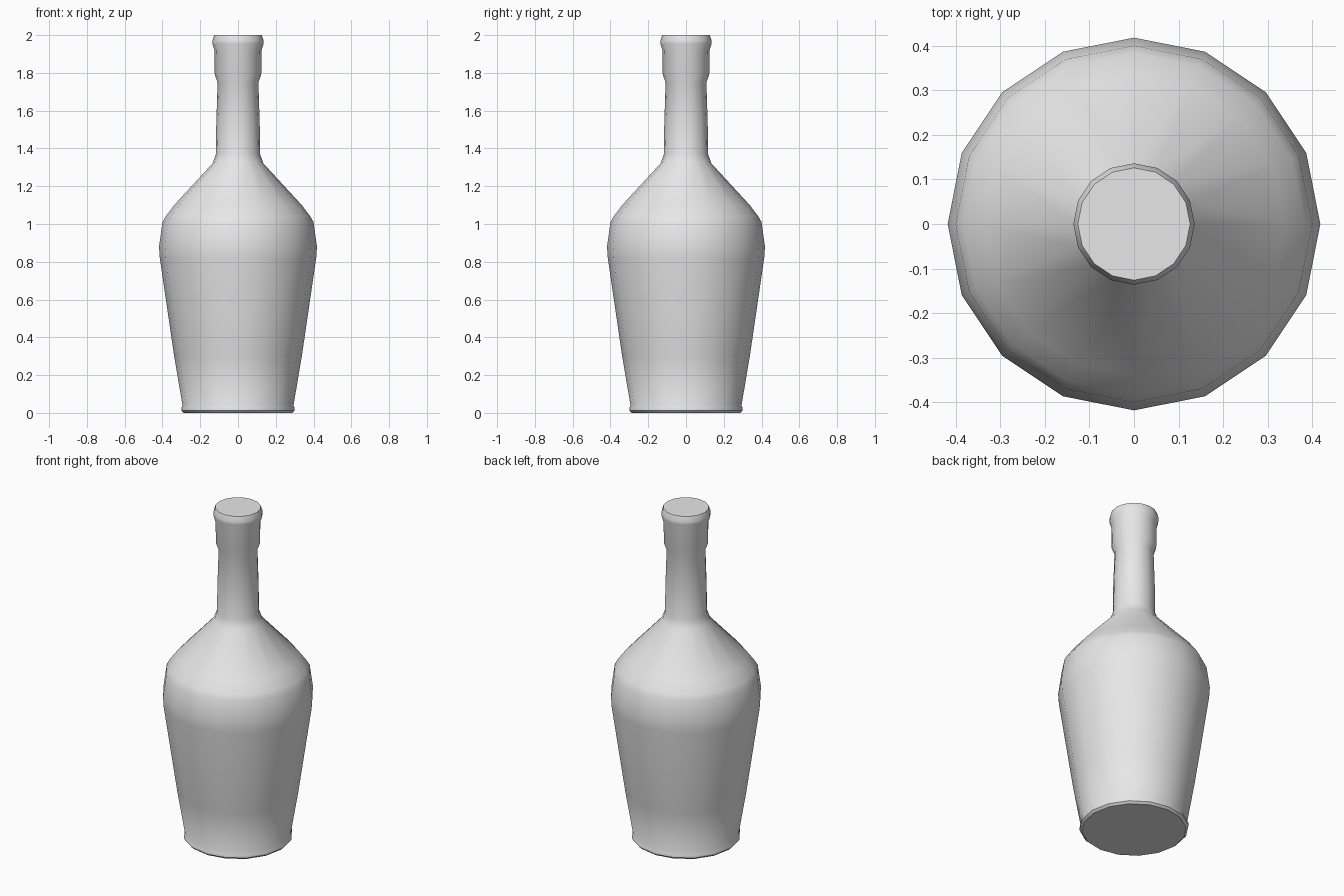
import bpy
import bmesh
from math import radians, tau
from mathutils import Matrix, Vector

cube = bpy.data.objects.get("Cube")
if cube:
    bpy.data.objects.remove(cube, do_unlink=True)

SIDES = 16

# Glass colour
glass = bpy.data.materials.new("light_grey")
glass.use_nodes = True
grey = (0.8, 0.8, 0.8, 1)
glass.diffuse_color = grey
glass.node_tree.nodes["Principled BSDF"].inputs["Base Color"].default_value = grey

# Outline as (radius, height), from the foot to the lip
profile = [
    (0.287, 0), (0.3, 0.012), (0.3, 0.028), (0.294, 0.04),  # foot
    (0.338, 0.3), (0.414, 0.82), (0.418, 0.88), (0.4, 1.01),  # body
    (0.383, 1.04), (0.338, 1.1), (0.135, 1.32), (0.117, 1.37),  # shoulder
    (0.115, 1.53), (0.108, 1.75), (0.123, 1.79),  # neck
    (0.125, 1.92), (0.136, 1.955), (0.136, 1.97), (0.126, 2),  # collar and lip
]

# Revolve the outline ring by ring
bm = bmesh.new()
rings = []
for radius, height in profile:
    ring = bmesh.ops.create_circle(
        bm, segments=SIDES, radius=radius,
        matrix=Matrix.Translation(Vector((0, 0, height))))
    rings.append(ring["verts"])
for low, high in zip(rings, rings[1:]):
    for i in range(SIDES):
        j = (i + 1) % SIDES
        bm.faces.new((low[i], low[j], high[j], high[i]))

# Flat base and closed top
bm.faces.new(rings[0])
bm.faces.new(rings[-1])
bmesh.ops.recalc_face_normals(bm, faces=bm.faces)

mesh = bpy.data.meshes.new("bottle")
bm.to_mesh(mesh)
bm.free()
mesh.materials.append(glass)
bottle = bpy.data.objects.new("bottle", mesh)
bpy.context.collection.objects.link(bottle)

# Smooth sides with crisp rims
bpy.ops.object.select_all(action="DESELECT")
bottle.select_set(True)
bpy.context.view_layer.objects.active = bottle
bpy.ops.object.shade_smooth_by_angle(angle=radians(42))
